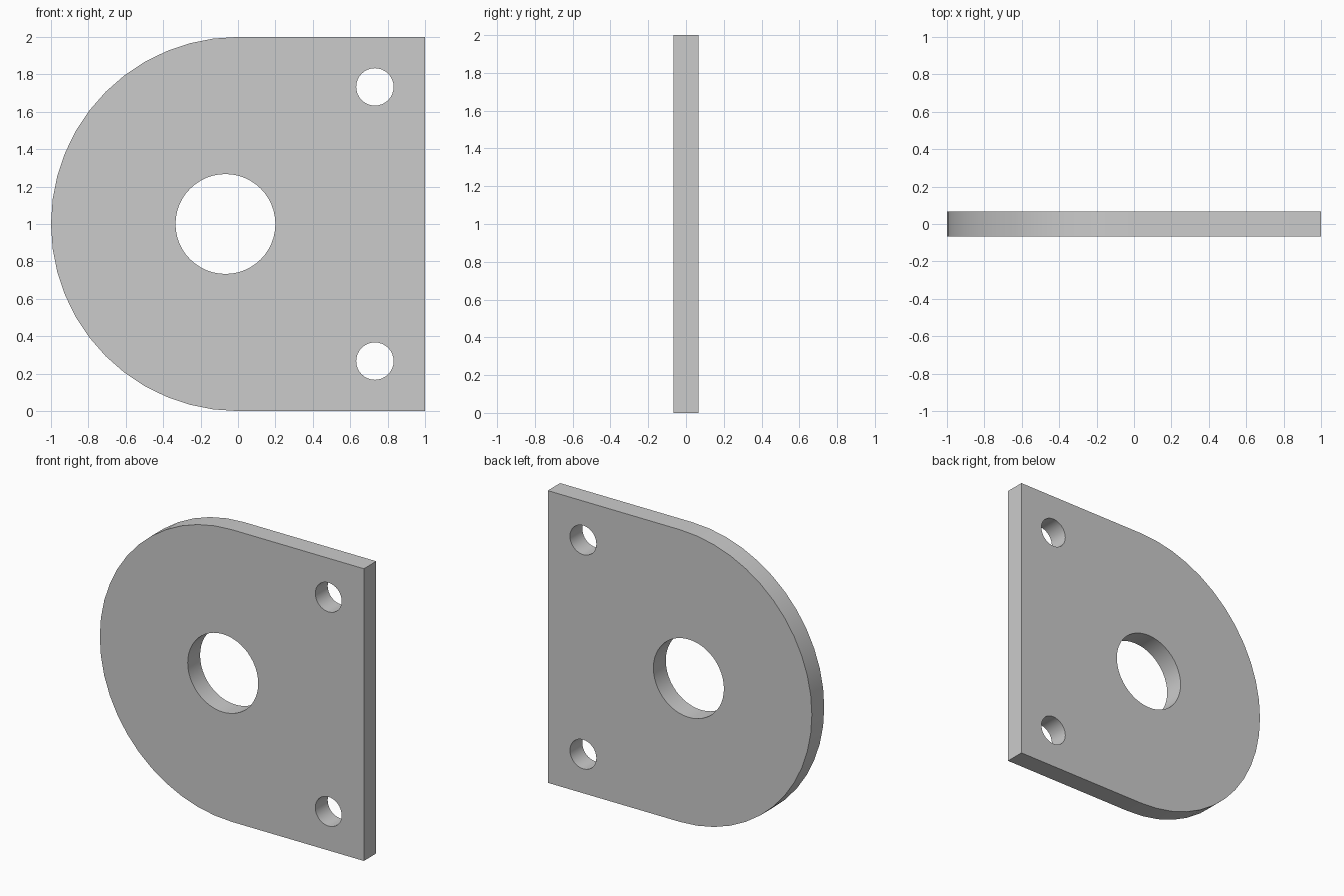
import bpy, bmesh
from math import cos, sin, pi

if "Cube" in bpy.data.objects:
    bpy.data.objects.remove(bpy.data.objects["Cube"])

HALF_THICKNESS = 0.067


def arc(cx, cz, radius, start, sweep, count):
    return [(cx + radius * cos(start + sweep * i / count),
             cz + radius * sin(start + sweep * i / count)) for i in range(count)]


def add_loop(bm, points):
    verts = [bm.verts.new((x, -HALF_THICKNESS, z)) for x, z in points]
    for a, b in zip(verts, verts[1:] + verts[:1]):
        bm.edges.new((a, b))


bm = bmesh.new()

# D-shaped outline: half circle on the left, square corners on the right
add_loop(bm, arc(0, 1, 1, pi / 2, pi, 24) + [(0, 0), (1, 0), (1, 2)])

# large bore and two fixing holes
add_loop(bm, arc(-0.067, 1, 0.267, 0, 2 * pi, 48))
for side in (-1, 1):
    add_loop(bm, arc(0.732, 1 + side * 0.733, 0.1, 0, 2 * pi, 32))

# fill the profile and give it thickness
bmesh.ops.triangle_fill(bm, use_beauty=True, edges=bm.edges[:], normal=(0, -1, 0))
extruded = bmesh.ops.extrude_face_region(bm, geom=bm.faces[:], use_keep_orig=True)
moved = [g for g in extruded["geom"] if isinstance(g, bmesh.types.BMVert)]
bmesh.ops.translate(bm, verts=moved, vec=(0, 2 * HALF_THICKNESS, 0))
bmesh.ops.recalc_face_normals(bm, faces=bm.faces[:])

mesh = bpy.data.meshes.new("mounting_plate")
bm.to_mesh(mesh)
bm.free()
plate = bpy.data.objects.new("mounting_plate", mesh)
bpy.context.collection.objects.link(plate)

# smooth rims, crisp edges
bpy.context.view_layer.objects.active = plate
plate.select_set(True)
bpy.ops.object.shade_smooth_by_angle()
